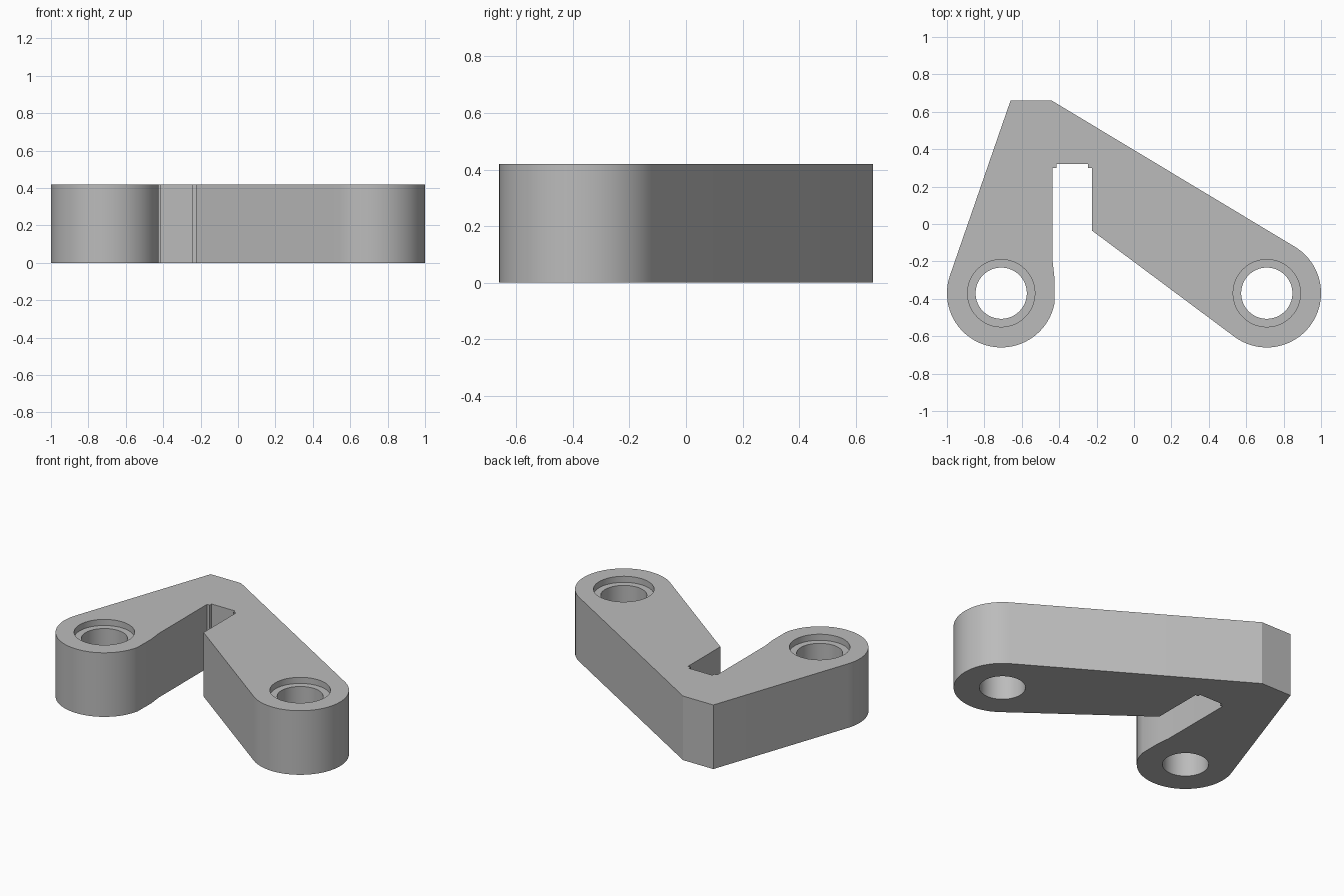
import bpy, bmesh
from math import cos, sin, radians, tau
from mathutils import Vector

default = bpy.data.objects.get("Cube")
if default:
    bpy.data.objects.remove(default, do_unlink=True)

HEIGHT, BOSS_R, HOLE_R, RECESS_R, RECESS_DEPTH = 0.42, 0.29, 0.137, 0.18, 0.04
BOSS_X, BOSS_Y = 0.71, -0.37

grey = bpy.data.materials.new("plain grey")
grey.use_nodes = True
grey.diffuse_color = (0.5, 0.5, 0.5, 1)
grey.node_tree.nodes["Principled BSDF"].inputs["Base Color"].default_value = (0.5, 0.5, 0.5, 1)


def arc(cx, cy, r, start, end, steps):
    """Points along an arc, angles in degrees."""
    angles = [radians(start + (end - start) * i / steps) for i in range(steps + 1)]
    return [(cx + r * cos(a), cy + r * sin(a)) for a in angles]


def add_object(name, bm):
    bmesh.ops.recalc_face_normals(bm, faces=bm.faces)
    mesh = bpy.data.meshes.new(name)
    bm.to_mesh(mesh)
    bm.free()
    mesh.materials.append(grey)
    obj = bpy.data.objects.new(name, mesh)
    bpy.context.collection.objects.link(obj)
    return obj


def extruded(name, outline, height):
    bm = bmesh.new()
    face = bm.faces.new([bm.verts.new((x, y, 0)) for x, y in outline])
    top = bmesh.ops.extrude_face_region(bm, geom=[face])["geom"]
    bmesh.ops.translate(bm, vec=(0, 0, height),
                        verts=[v for v in top if isinstance(v, bmesh.types.BMVert)])
    return add_object(name, bm)


def stepped_cutter(name, x, y):
    """Through hole with a wider shallow recess at the top, as one solid."""
    step = HEIGHT - RECESS_DEPTH
    rings = [(HOLE_R, -0.1), (HOLE_R, step), (RECESS_R, step), (RECESS_R, HEIGHT + 0.1)]
    bm = bmesh.new()
    n = 64
    loops = [[bm.verts.new((x + r * cos(tau * i / n), y + r * sin(tau * i / n), z))
              for i in range(n)] for r, z in rings]
    for low, high in zip(loops, loops[1:]):
        for i in range(n):
            j = (i + 1) % n
            bm.faces.new((low[i], low[j], high[j], high[i]))
    bm.faces.new(loops[0])
    bm.faces.new(loops[-1])
    cutter = add_object(name, bm)
    cutter.hide_render = True
    return cutter


# Angled bracket body: two rounded arms and a slot with small stepped corners
outline = [(-0.44, 0.66), (-0.66, 0.66)]
outline += arc(-BOSS_X, BOSS_Y, BOSS_R, 161, 348, 40)
outline += [(-0.425, -0.29), (-0.435, -0.2), (-0.435, 0.3), (-0.415, 0.3), (-0.415, 0.32),
            (-0.245, 0.32), (-0.245, 0.3), (-0.225, 0.3), (-0.225, -0.035)]
outline += arc(BOSS_X, BOSS_Y, BOSS_R, 233, 419, 40)
bracket = extruded("bracket_body", outline, HEIGHT)

# Stepped bolt holes
cutters = [stepped_cutter(f"{side}_hole_cutter", s * BOSS_X, BOSS_Y)
           for side, s in (("left", 1), ("right", -1))]
for cutter in cutters:
    mod = bracket.modifiers.new("bolt hole", "BOOLEAN")
    mod.operation, mod.solver, mod.object = "DIFFERENCE", "EXACT", cutter

bpy.ops.object.select_all(action="DESELECT")
bracket.select_set(True)
bpy.context.view_layer.objects.active = bracket
for mod in list(bracket.modifiers):
    bpy.ops.object.modifier_apply(modifier=mod.name)
for cutter in cutters:
    bpy.data.objects.remove(cutter, do_unlink=True)
bpy.ops.object.shade_smooth_by_angle(angle=radians(20))
